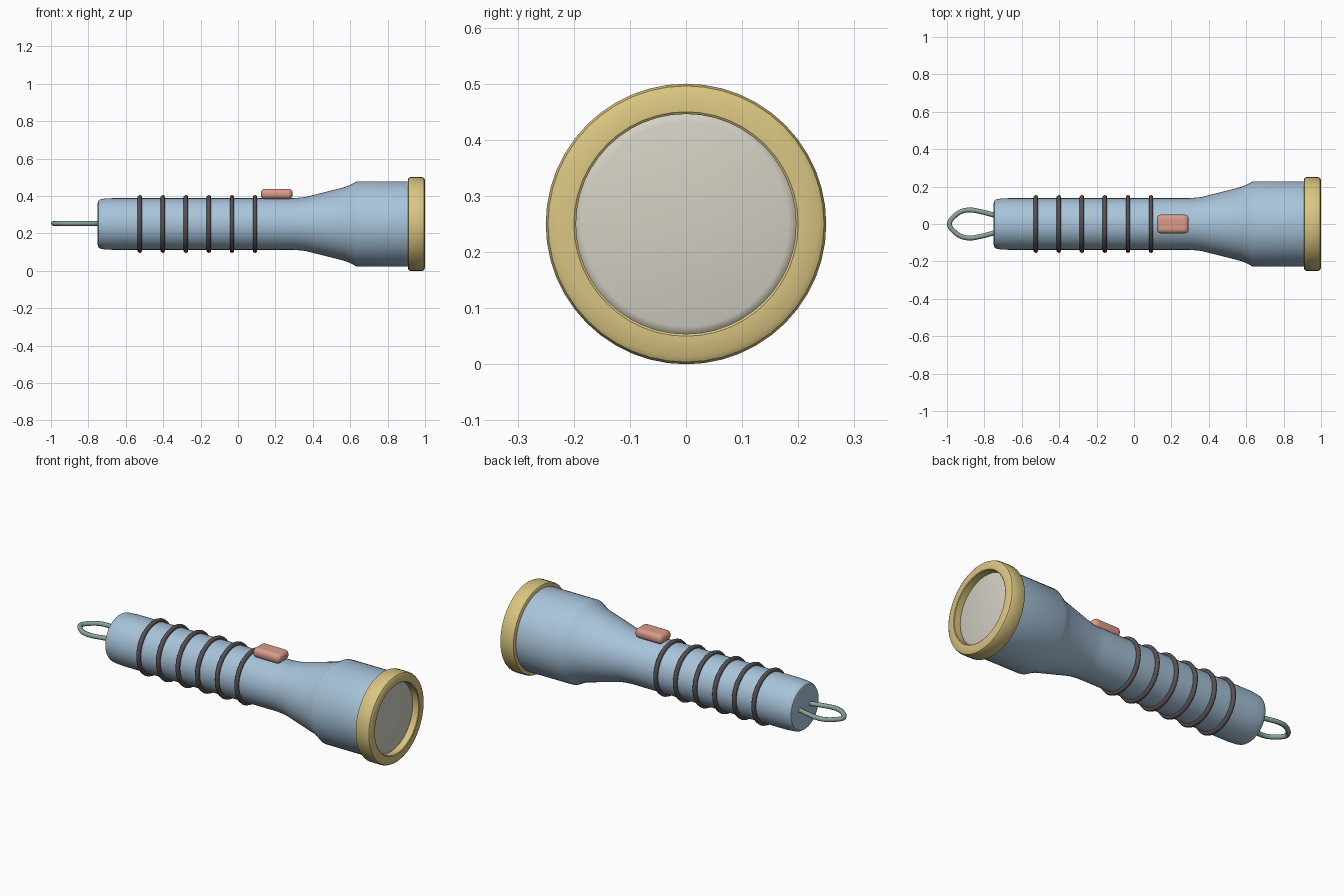
import bpy, bmesh, math
from mathutils import Vector

if "Cube" in bpy.data.objects:
    bpy.data.objects.remove(bpy.data.objects["Cube"])

AXIS_Z = 0.25
SIDES = 48


def material(name, rgb):
    m = bpy.data.materials.new(name)
    m.diffuse_color = (*rgb, 1)
    m.use_nodes = True
    m.node_tree.nodes["Principled BSDF"].inputs["Base Color"].default_value = m.diffuse_color
    return m


BLUE = material("body blue", (0.39, 0.55, 0.70))
GOLD = material("bezel gold", (0.70, 0.56, 0.22))
GREY = material("lens grey", (0.65, 0.63, 0.55))
RED = material("button coral", (0.70, 0.33, 0.25))
DARK = material("grip dark", (0.095, 0.08, 0.085))
GREEN = material("loop green", (0.25, 0.38, 0.31))


def finish(ob, mat, angle=35):
    ob.data.materials.append(mat)
    bpy.ops.object.select_all(action='DESELECT')
    ob.select_set(True)
    bpy.context.view_layer.objects.active = ob
    bpy.ops.object.shade_smooth_by_angle(angle=math.radians(angle))


def lathe(name, profile, mat, closed=False):
    """Turn (x, radius) points around the long axis."""
    bm = bmesh.new()
    verts = [bm.verts.new((x, 0, r)) for x, r in profile]
    edges = [bm.edges.new(p) for p in zip(verts, verts[1:])]
    if closed:
        edges.append(bm.edges.new((verts[-1], verts[0])))
    bmesh.ops.spin(bm, geom=verts + edges, cent=(0, 0, 0), axis=(1, 0, 0),
                   angle=math.tau, steps=SIDES)
    bmesh.ops.remove_doubles(bm, verts=bm.verts, dist=1e-4)
    bmesh.ops.recalc_face_normals(bm, faces=bm.faces)
    me = bpy.data.meshes.new(name)
    bm.to_mesh(me)
    bm.free()
    ob = bpy.data.objects.new(name, me)
    ob.location.z = AXIS_Z
    bpy.context.collection.objects.link(ob)
    finish(ob, mat)
    return ob


# Handle flaring into the lamp head
lathe("body", [(-0.75, 0), (-0.75, 0.113), (-0.747, 0.124), (-0.738, 0.131),
               (-0.72, 0.135), (-0.67, 0.138), (0.30, 0.138), (0.36, 0.144),
               (0.57, 0.197), (0.605, 0.211), (0.635, 0.228), (0.93, 0.228),
               (0.93, 0)], BLUE)

# Rounded ring around the front
lathe("bezel", [(0.908, 0.196), (0.908, 0.238), (0.912, 0.246), (0.92, 0.25),
                (0.985, 0.25), (0.994, 0.246), (1.0, 0.236), (1.0, 0.200),
                (0.997, 0.196)], GOLD, closed=True)

# Recessed lens with a softened edge
lathe("lens", [(0.935, 0), (0.935, 0.197), (0.958, 0.197), (0.963, 0.192),
               (0.966, 0.183), (0.967, 0)], GREY)

# Six grip rings
for i in range(6):
    bpy.ops.mesh.primitive_torus_add(
        location=(-0.525 + i * 0.1232, 0, AXIS_Z), rotation=(0, math.pi / 2, 0),
        major_radius=0.142, minor_radius=0.0125,
        major_segments=SIDES, minor_segments=10)
    ring = bpy.context.object
    ring.name = f"grip_ring_{i + 1}"
    finish(ring, DARK, 60)

# Rounded switch
bpy.ops.mesh.primitive_cube_add(size=1, location=(0.207, 0, 0.411))
button = bpy.context.object
button.name = "button"
button.dimensions = (0.17, 0.10, 0.054)
bpy.ops.object.transform_apply(location=False, rotation=False, scale=True)
bevel = button.modifiers.new("rounding", 'BEVEL')
bevel.width, bevel.segments = 0.022, 4
finish(button, RED, 60)

# Wire hanging loop, mirrored half path
half = [(-0.70, 0.034), (-0.75, 0.048), (-0.82, 0.066), (-0.88, 0.075),
        (-0.925, 0.066), (-0.96, 0.042), (-0.981, 0.018)]
path = half + [(-0.987, 0)] + [(x, -y) for x, y in reversed(half)]
curve = bpy.data.curves.new("hanging_loop", 'CURVE')
curve.dimensions = '3D'
curve.bevel_depth = 0.013
curve.bevel_resolution = 2
curve.resolution_u = 4
curve.use_fill_caps = True
spline = curve.splines.new('BEZIER')
spline.bezier_points.add(len(path) - 1)
for p, (x, y) in zip(spline.bezier_points, path):
    p.co = Vector((x, y, AXIS_Z + 0.003))
    p.handle_left_type = p.handle_right_type = 'AUTO'
loop = bpy.data.objects.new("hanging_loop", curve)
bpy.context.collection.objects.link(loop)
bpy.ops.object.select_all(action='DESELECT')
loop.select_set(True)
bpy.context.view_layer.objects.active = loop
bpy.ops.object.convert(target='MESH')
finish(bpy.context.object, GREEN, 60)
